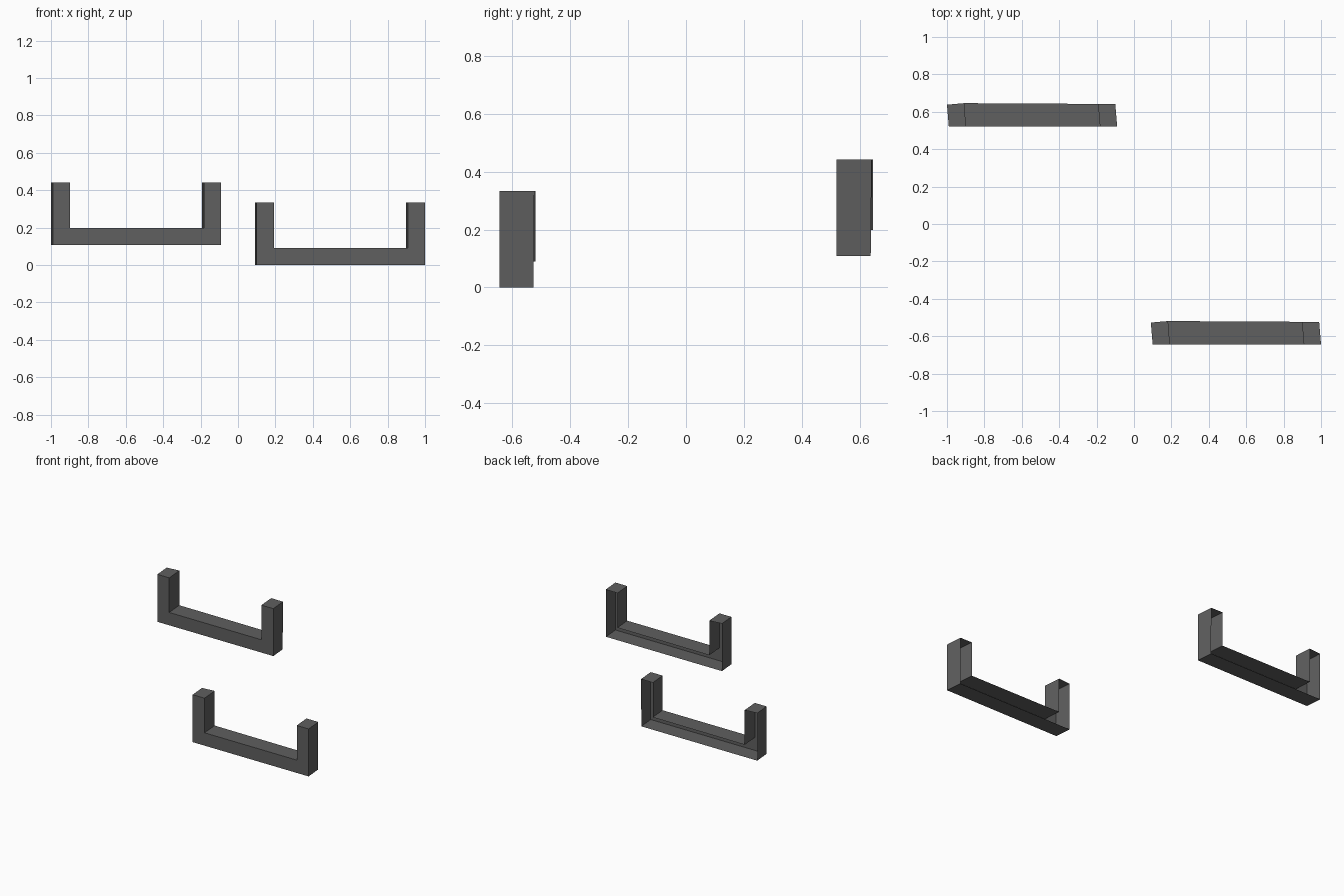
import bpy, bmesh
from mathutils import Vector

cube = bpy.data.objects.get("Cube")
if cube:
    bpy.data.objects.remove(cube, do_unlink=True)

# Dark grey metal
grey = bpy.data.materials.new("dark_grey")
grey.use_nodes = True
colour = (0.115, 0.115, 0.115, 1)
grey.diffuse_color = colour
grey.node_tree.nodes["Principled BSDF"].inputs["Base Color"].default_value = colour

# U-shaped outline, front rim: left top, left bottom, right bottom, right top
OUTER = [(0.1, 0.333), (0.1, 0.0), (1.0, 0.0), (1.0, 0.333)]
INNER = [(0.192, 0.333), (0.192, 0.09), (0.908, 0.09), (0.908, 0.333)]
FRONT_Y, SKEW = -0.645, -0.01
OUTER_BACK = [-0.527, -0.527, -0.527, -0.524]
INNER_BACK = [-0.519, -0.519, -0.523, -0.523]


def bracket(name, offset):
    """Thin-walled U-shaped channel, open at the back and slightly skewed."""
    bm = bmesh.new()

    def ring(points, depths=None):
        return [bm.verts.new(Vector((x + (SKEW if depths else 0),
                                     depths[i] if depths else FRONT_Y, z)) + offset)
                for i, (x, z) in enumerate(points)]

    of, inf = ring(OUTER), ring(INNER)
    ob, inb = ring(OUTER, OUTER_BACK), ring(INNER, INNER_BACK)
    for i in range(3):
        j = i + 1
        bm.faces.new((of[i], of[j], inf[j], inf[i]))      # mitred front
        bm.faces.new((of[j], of[i], ob[i], ob[j]))        # outer wall
        bm.faces.new((inf[i], inf[j], inb[j], inb[i]))    # inner wall
    bm.faces.new((of[0], inf[0], inb[0], ob[0]))          # post caps
    bm.faces.new((inf[3], of[3], ob[3], inb[3]))
    mesh = bpy.data.meshes.new(name)
    bm.to_mesh(mesh)
    bm.free()
    mesh.materials.append(grey)
    bpy.context.collection.objects.link(bpy.data.objects.new(name, mesh))


bracket("front_bracket", Vector((0, 0, 0)))
bracket("back_bracket", Vector((-1.09, 1.165, 0.108)))
